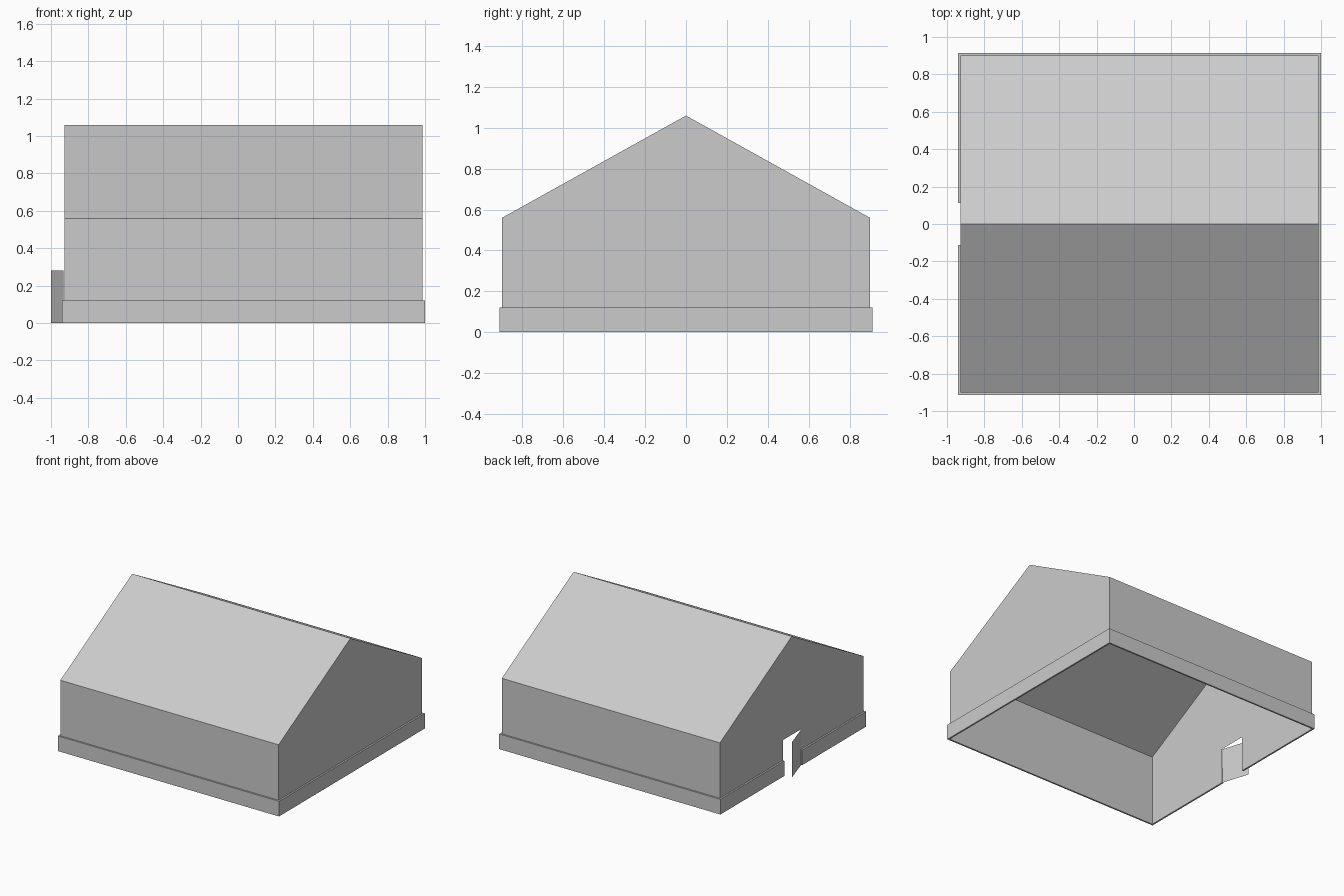
import bpy, bmesh
from mathutils import Vector

if "Cube" in bpy.data.objects:
    bpy.data.objects.remove(bpy.data.objects["Cube"], do_unlink=True)

grey = bpy.data.materials.new("light grey")
grey.use_nodes = True
colour = (0.6, 0.6, 0.6, 1)
grey.diffuse_color = colour
grey.node_tree.nodes["Principled BSDF"].inputs["Base Color"].default_value = colour

X0, X1, Y = -0.928, 0.986, 0.9           # wall planes
BASE, DOOR_TOP, EAVE, RIDGE = 0.12, 0.28, 0.56, 1.06
DOOR_HALF, RIM = 0.112, 0.013


def add_object(name, bm):
    mesh = bpy.data.meshes.new(name)
    bm.to_mesh(mesh)
    bm.free()
    mesh.materials.append(grey)
    obj = bpy.data.objects.new(name, mesh)
    bpy.context.collection.objects.link(obj)
    return obj


def panels(name, columns, skip=()):
    """Separate flat panels between neighbouring columns of points, facing outwards."""
    bm = bmesh.new()
    for c, (a, b) in enumerate(zip(columns, columns[1:])):
        for r in range(len(a) - 1):
            if (c, r) in skip:
                continue
            face = bm.faces.new([bm.verts.new(p) for p in (a[r], b[r], b[r + 1], a[r + 1])])
            face.normal_update()
            if face.normal.dot(face.calc_center_median() - Vector((0, 0, 0.4))) < 0:
                face.normal_flip()
    return add_object(name, bm)


def roof_z(y):
    return RIDGE - (RIDGE - EAVE) * abs(y) / Y


xs = [X0 + (X1 - X0) * i / 6 for i in range(7)]

# Gable course heights: distance from the ridge line, lower seam, upper seam
gable = [(0, 0.50, 0.75), (DOOR_HALF, 0.43, 0.71), (0.225, 0.50, 0.80),
         (0.45, 0.38, 0.60), (0.675, 0.37, 0.525), (Y, 0.36, 0.45)]
gable_full = [(-y, lo, hi) for y, lo, hi in reversed(gable[1:])] + gable

# Long walls and roof slopes
for name, side in (("front", -1), ("back", 1)):
    wall = []
    for i, x in enumerate(xs):
        peak = i in (2, 4)
        rows = (BASE, DOOR_TOP, 0.43 if peak else 0.36, 0.51 if peak else 0.45, EAVE)
        wall.append([(x, side * Y, z) for z in rows])
    panels(name + "_wall", wall)
    slope = [[(x, side * y, roof_z(y)) for y, lo, hi in gable] for x in xs]
    panels(name + "_roof", slope)

# Gable walls, the right one with a doorway in its lowest course
for name, x, skip in (("left_gable", X1, ()), ("right_gable", X0, ((4, 0), (5, 0)))):
    cols = [[(x, y, z) for z in (BASE, DOOR_TOP, lo, hi, roof_z(y))] for y, lo, hi in gable_full]
    panels(name, cols, skip)

# Plinth: band around the walls, open at the doorway
inner = [(X0, DOOR_HALF), (X0, Y), (X1, Y), (X1, -Y), (X0, -Y), (X0, -DOOR_HALF)]
xo0, xo1, yo = X0 - RIM, X1 + RIM, Y + RIM
outer = [(xo0, DOOR_HALF), (xo0, yo), (xo1, yo), (xo1, -yo), (xo0, -yo), (xo0, -DOOR_HALF)]
bm = bmesh.new()
rings = [[bm.verts.new((*p, z)) for p, z in
          ((i, 0), (o, 0), (o, BASE), (i, BASE))] for i, o in zip(inner, outer)]
for a, b in zip(rings, rings[1:]):
    for k in range(4):
        bm.faces.new((a[k], a[(k + 1) % 4], b[(k + 1) % 4], b[k]))
bm.faces.new(rings[0])
bm.faces.new(rings[-1])
bmesh.ops.recalc_face_normals(bm, faces=bm.faces)
add_object("plinth", bm)

# Door leaf standing ajar, hinged on its front edge
hinge, free = (X0 - 0.004, -DOOR_HALF), (-1.0, 0.1)
panels("door", [[(*hinge, 0), (*hinge, DOOR_TOP)], [(*free, 0), (*free, DOOR_TOP)]])
